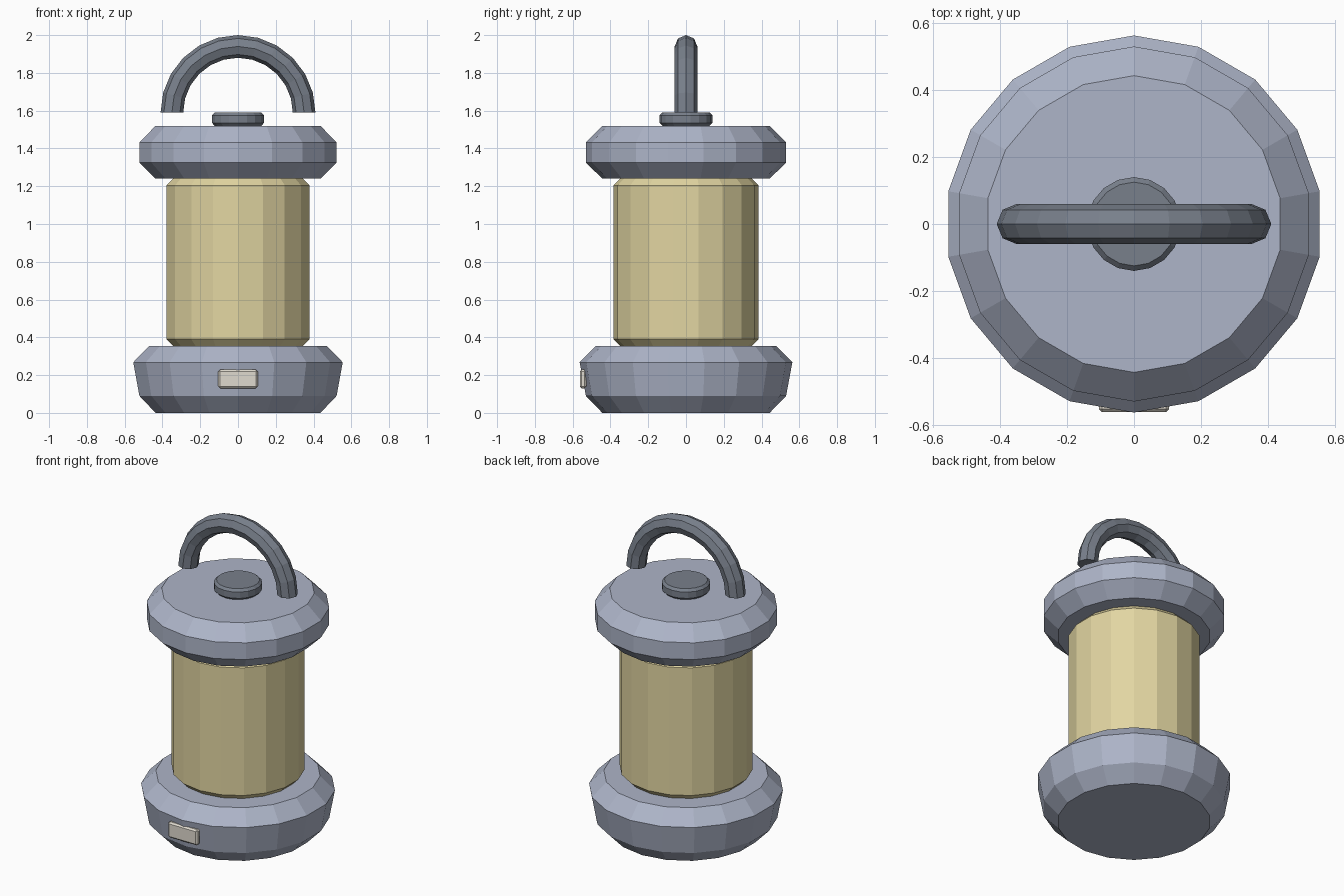
import bpy, bmesh
from math import sin, cos, pi, tau
from mathutils import Vector

cube = bpy.data.objects.get("Cube")
if cube:
    bpy.data.objects.remove(cube, do_unlink=True)

SIDES = 18


def material(name, color):
    m = bpy.data.materials.new(name)
    m.use_nodes = True
    m.diffuse_color = (*color, 1)
    m.node_tree.nodes["Principled BSDF"].inputs["Base Color"].default_value = (*color, 1)
    return m


def finish(name, bm, mat):
    bmesh.ops.recalc_face_normals(bm, faces=bm.faces)
    mesh = bpy.data.meshes.new(name)
    bm.to_mesh(mesh)
    bm.free()
    mesh.materials.append(mat)
    obj = bpy.data.objects.new(name, mesh)
    bpy.context.collection.objects.link(obj)
    return obj


def loft(name, rings, mat):
    """Skin closed rings of points and cap both ends."""
    bm = bmesh.new()
    loops = [[bm.verts.new(p) for p in ring] for ring in rings]
    for a, b in zip(loops, loops[1:]):
        n = len(a)
        for i in range(n):
            j = (i + 1) % n
            bm.faces.new((a[i], a[j], b[j], b[i]))
    bm.faces.new(loops[0])
    bm.faces.new(loops[-1])
    return finish(name, bm, mat)


def turned(name, profile, mat):
    """Faceted solid of revolution from (radius, height) pairs."""
    rings = [[(r * sin(tau * i / SIDES), r * cos(tau * i / SIDES), z)
              for i in range(SIDES)] for r, z in profile]
    return loft(name, rings, mat)


metal = material("blue grey metal", (0.42, 0.46, 0.58))
dark = material("dark grey metal", (0.19, 0.215, 0.26))
glass = material("warm cream glass", (0.76, 0.67, 0.36))
pale = material("pale switch", (0.74, 0.70, 0.62))

# Body, bottom to top
turned("base", [(0.443, 0), (0.53, 0.09), (0.563, 0.268), (0.477, 0.355)], metal)
turned("lamp_glass", [(0.35, 0.355), (0.385, 0.39), (0.385, 1.205), (0.35, 1.24)], glass)
turned("lid", [(0.443, 1.24), (0.53, 1.325), (0.53, 1.432), (0.443, 1.52)], metal)
turned("top_knob", [(0.125, 1.52), (0.14, 1.535), (0.14, 1.575), (0.125, 1.59)], dark)

# Carrying handle: half ring with an octagonal section
rings = []
for s in range(13):
    a = pi * s / 12
    out = Vector((cos(a), 0, sin(a)))
    centre = Vector((0, 0, 1.59)) + out * 0.35
    rings.append([centre + 0.06 * (out * cos(t) + Vector((0, sin(t), 0)))
                  for t in (tau * k / 8 for k in range(8))])
loft("handle", rings, dark)

# Front switch with softened edges
bm = bmesh.new()
bmesh.ops.create_cube(bm, size=1)
bmesh.ops.scale(bm, vec=(0.21, 0.035, 0.10), verts=bm.verts)
bmesh.ops.translate(bm, vec=(0, -0.5445, 0.18), verts=bm.verts)
bmesh.ops.bevel(bm, geom=bm.edges[:], offset=0.01, segments=1, affect='EDGES')
finish("front_switch", bm, pale)
